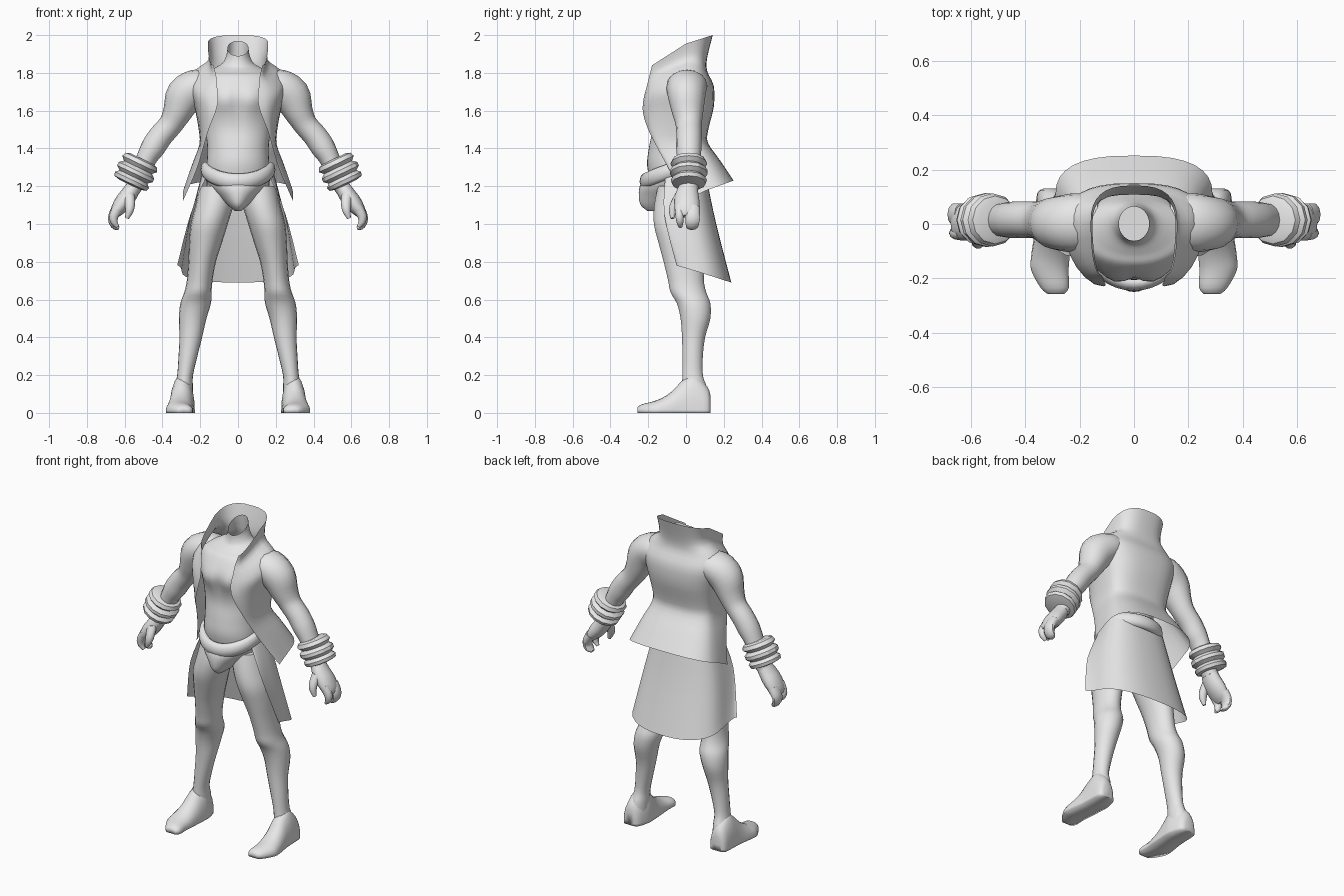
import bpy, bmesh, math
from math import sin, cos, pi, exp
from mathutils import Vector

clay = bpy.data.materials.new("light_grey")
clay.diffuse_color = (0.8, 0.8, 0.8, 1)


def refine(rows, n=3):
    """Catmull-Rom interpolation between rows of numbers."""
    out = []
    for i in range(len(rows) - 1):
        a, b, c, d = (rows[max(i - 1, 0)], rows[i], rows[i + 1], rows[min(i + 2, len(rows) - 1)])
        for k in range(n):
            t = k / n
            out.append([0.5 * (2 * q + (r - p) * t + (2 * p - 5 * q + 4 * r - s) * t * t
                               + (3 * q - p - 3 * r + s) * t ** 3)
                        for p, q, r, s in zip(a, b, c, d)])
    return out + [list(rows[-1])]


def skin(name, rings, wrap=True, caps=True, loop=False, mirror=True, angle=50):
    """Skin a list of point rings into one smooth-shaded object."""
    bm = bmesh.new()
    vs = [[bm.verts.new(p) for p in ring] for ring in rings]
    m, n = len(vs), len(vs[0])
    for i in range(m if loop else m - 1):
        a, b = vs[i], vs[(i + 1) % m]
        for j in range(n if wrap else n - 1):
            k = (j + 1) % n
            bm.faces.new((a[j], a[k], b[k], b[j]))
    if caps:
        bm.faces.new(vs[0])
        bm.faces.new(vs[-1])
    bmesh.ops.recalc_face_normals(bm, faces=bm.faces)
    me = bpy.data.meshes.new(name)
    bm.to_mesh(me)
    bm.free()
    me.materials.append(clay)
    me.shade_smooth()
    me.set_sharp_from_angle(angle=math.radians(angle))
    ob = bpy.data.objects.new(name, me)
    bpy.context.collection.objects.link(ob)
    if mirror:
        mod = ob.modifiers.new("mirror", 'MIRROR')
        mod.merge_threshold = 0.0005
    return ob


def circle(n):
    return [2 * pi * i / n for i in range(n)]


def limb(name, rows, n=14, angle=50):
    """Tube along a bent path; row = x, y, z, in-plane radius, depth radius."""
    rings = []
    for i, (x, y, z, r, ry) in enumerate(rows):
        p, q = rows[max(i - 1, 0)], rows[min(i + 1, len(rows) - 1)]
        t = Vector((q[0] - p[0], 0, q[2] - p[2])).normalized()
        rings.append([(x - t.z * r * cos(a), y + ry * sin(a), z + t.x * r * cos(a))
                      for a in circle(n)])
    return skin(name, rings, angle=angle)


def drape(name, rows, box):
    """Open half sheet; row = front edge xyz, side xyz, back yz."""
    rings = []
    for xf, yf, zf, xs, ys, zs, yb, zb in rows:
        ring = []
        for i in range(7):
            s, c = sin(i * pi / 12), cos(i * pi / 12)
            ring.append((xf + (xs - xf) * s, ys + (yf - ys) * c, zs + (zf - zs) * c))
        for i in range(1, 9):   # squarer curve round the back
            s, c = sin(i * pi / 16) ** box, max(0, cos(i * pi / 16)) ** box
            ring.append((xs * c if i < 8 else 0, ys + (yb - ys) * s, zs + (zb - zs) * s))
        rings.append(ring)
    return skin(name, rings, wrap=False, caps=False)


def trunk(name, rows, caps, n=36, detail=False):
    """Upright body form; row = front z, back z, half width, front y, back y."""
    rings = []
    for zf, zb, rx, yf, yb in rows:
        ring = []
        for a in circle(n):
            x, s = rx * cos(a), sin(a)
            y = (yf + yb) / 2 + (yb - yf) / 2 * s
            z = (zf + zb) / 2 + (zb - zf) / 2 * s
            if detail and s < 0:   # chest muscles and middle groove
                y -= 0.026 * exp(-((abs(x) - 0.075) / 0.065) ** 2 - ((z - 1.655) / 0.06) ** 2)
                y += 0.009 * exp(-(x / 0.03) ** 2 - ((z - 1.60) / 0.14) ** 2)
            ring.append((x, y, z))
        rings.append(ring)
    return skin(name, rings, caps=caps, mirror=False)


# Torso with open neck
trunk("torso", refine([
    (1.16, 1.16, .165, -.17, .09), (1.30, 1.30, .166, -.205, .08),
    (1.40, 1.40, .162, -.198, .075), (1.50, 1.50, .175, -.183, .09),
    (1.60, 1.60, .192, -.192, .115), (1.70, 1.70, .212, -.195, .12),
    (1.78, 1.775, .205, -.155, .10), (1.805, 1.82, .15, -.115, .088),
    (1.83, 1.865, .085, -.08, .078), (1.86, 1.92, .062, -.066, .07),
    (1.89, 1.97, .056, -.062, .064)], 4), False, detail=True)

# Briefs and rolled belt
trunk("briefs", refine([
    (1.25, 1.26, .18, -.22, .105), (1.20, 1.18, .148, -.245, .10),
    (1.15, 1.12, .094, -.25, .05), (1.10, 1.09, .049, -.240, -.03),
    (1.07, 1.07, .018, -.205, -.12)]), True)
belt = []
for a in circle(36):
    front = max(0, -sin(a))
    mid = Vector((.170 * cos(a), -.05 + .168 * sin(a),
                  1.288 - .062 * front ** 1.3 - .02 * max(0, sin(a))))
    out = Vector((cos(a), sin(a), 0))
    belt.append([mid + out * .028 * cos(b) + Vector((0, 0, .043 * sin(b))) for b in circle(10)])
skin("belt", belt, caps=False, loop=True, mirror=False)

# Legs
leg_rows = refine([
    (.110, -.03, 1.20, .095, .12), (.125, -.04, 1.10, .10, .13),
    (.152, -.045, 1.0, .098, .127), (.172, -.03, .90, .087, .117),
    (.190, -.012, .80, .073, .108), (.203, 0, .70, .068, .096),
    (.212, .012, .64, .072, .096), (.224, .04, .58, .081, .09),
    (.240, .05, .50, .073, .08), (.250, .04, .40, .060, .062),
    (.265, .035, .30, .050, .055), (.280, .035, .20, .042, .055),
    (.287, .044, .14, .048, .066), (.295, .05, .08, .056, .07)])
skin("leg", [[(x + rx * cos(a), y + ry * sin(a), z) for a in circle(18)]
             for x, y, z, rx, ry in leg_rows])

# Feet: flat-soled sections running heel to toe (y, x centre, half width, height)
foot = []
for y, xc, w, h in refine([
        (.13, .305, .03, .09), (.112, .303, .054, .14), (.04, .296, .066, .205),
        (-.02, .298, .067, .17), (-.07, .303, .069, .118), (-.12, .308, .071, .083),
        (-.17, .31, .069, .062), (-.235, .292, .052, .045), (-.258, .288, .03, .028)]):
    ring = [(xc + w * cos(pi * i / 10), y, .015 + (h - .015) * sin(pi * i / 10)) for i in range(11)]
    foot.append(ring + [(xc - w, y, 0), (xc, y, 0), (xc + w, y, 0)])
skin("foot", foot, angle=100)

# Arms
limb("arm", refine([
    (.13, .01, 1.745, .06, .09), (.21, .005, 1.732, .090, .108),
    (.28, .003, 1.68, .102, .10), (.322, .008, 1.59, .077, .083),
    (.358, .014, 1.525, .064, .069), (.41, .016, 1.465, .064, .067),
    (.45, .015, 1.405, .064, .067), (.485, .015, 1.345, .054, .062),
    (.53, .015, 1.24, .047, .055), (.56, .012, 1.18, .042, .052)]), 16)

# Three-ridged bracelet
ridges = [(0, .07), (.008, .092), (.03, .102), (.05, .082), (.068, .104), (.088, .104),
          (.106, .082), (.124, .1), (.144, .094), (.152, .06)]
limb("bracelet", [(.508 + .43 * t, .015, 1.345 - .9 * t, r, r * .96) for t, r in ridges], 12, 30)

# Hands: palm with curled fingers and a thumb
limb("palm", refine([
    (.55, .012, 1.20, .040, .05), (.578, .005, 1.155, .045, .062),
    (.612, .005, 1.11, .045, .068), (.645, .005, 1.065, .033, .064),
    (.657, .005, 1.04, .018, .05)]))
limb("fingers", refine([
    (.635, .035, 1.085, .032, .042), (.660, .035, 1.045, .026, .042),
    (.664, .034, 1.01, .021, .038), (.648, .032, .985, .017, .032),
    (.630, .03, .977, .008, .015)]), 10)
limb("index_finger", refine([
    (.630, -.035, 1.09, .03, .026), (.656, -.034, 1.045, .025, .023),
    (.655, -.032, 1.01, .019, .019), (.637, -.03, .985, .009, .01)]), 10)
limb("thumb", refine([
    (.578, -.03, 1.16, .03, .028), (.572, -.058, 1.11, .027, .026),
    (.575, -.07, 1.07, .022, .021), (.588, -.072, 1.03, .010, .01)]), 10)

# Sleeveless open vest with raised collar
drape("vest", refine([
    (.130, -.180, 1.840, .160, .00, 1.955, .142, 2.00),
    (.115, -.195, 1.780, .157, .00, 1.870, .112, 1.88),
    (.110, -.210, 1.720, .222, .00, 1.818, .112, 1.81),
    (.105, -.225, 1.660, .257, .00, 1.750, .147, 1.73),
    (.120, -.228, 1.590, .230, .00, 1.620, .147, 1.62),
    (.155, -.200, 1.500, .208, .00, 1.500, .118, 1.50),
    (.185, -.150, 1.400, .205, .01, 1.420, .116, 1.43),
    (.218, -.090, 1.290, .245, .05, 1.310, .178, 1.34),
    (.290, .000, 1.125, .290, .10, 1.175, .252, 1.23)]), .75)

# Open-fronted skirt
drape("skirt", refine([
    (.168, -.110, 1.25, .190, .00, 1.27, .105, 1.26),
    (.252, -.115, 1.05, .250, .01, 1.03, .160, 1.00),
    (.322, -.050, .78, .298, .06, .748, .240, .69)], 4), .85)
